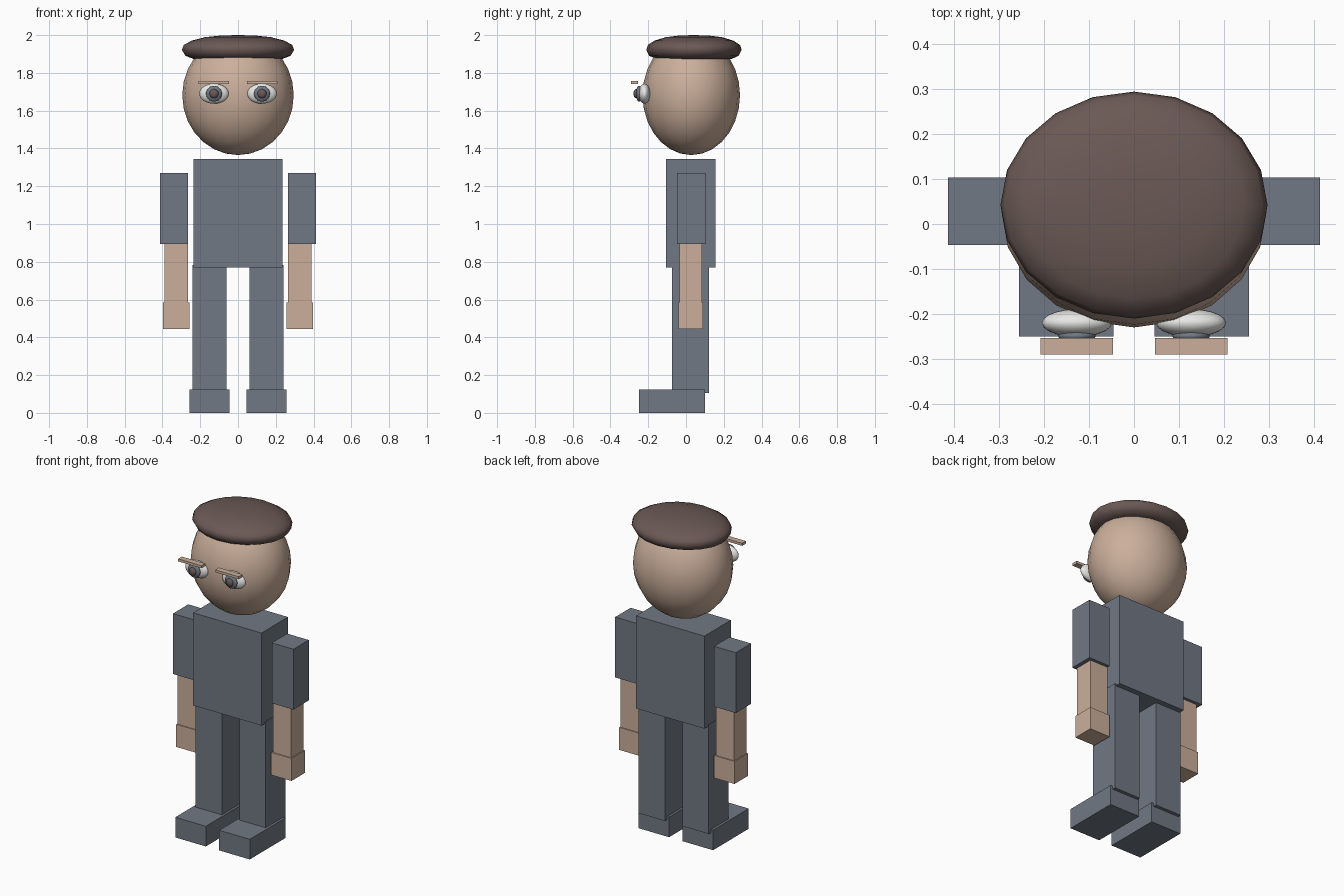
import bpy
import bmesh
import math
from mathutils import Matrix, Vector

cube = bpy.data.objects.get("Cube")
if cube:
    bpy.data.objects.remove(cube, do_unlink=True)


def material(name, rgb):
    mat = bpy.data.materials.new(name)
    mat.use_nodes = True
    colour = (*rgb, 1)
    mat.diffuse_color = colour
    bsdf = mat.node_tree.nodes["Principled BSDF"]
    bsdf.inputs["Base Color"].default_value = colour
    bsdf.inputs["Roughness"].default_value = 0.8
    return mat


skin = material("skin", (0.60, 0.43, 0.33))
cloth = material("slate cloth", (0.165, 0.19, 0.23))
brown = material("dark brown", (0.145, 0.10, 0.09))
white = material("eye white", (0.80, 0.80, 0.78))


def finish(name, bm, mat, smooth=False):
    bmesh.ops.recalc_face_normals(bm, faces=bm.faces)
    for face in bm.faces:
        face.smooth = smooth
    mesh = bpy.data.meshes.new(name)
    bm.to_mesh(mesh)
    bm.free()
    mesh.materials.append(mat)
    obj = bpy.data.objects.new(name, mesh)
    bpy.context.collection.objects.link(obj)
    return obj


def box(name, x, y, z, mat):
    """Box from its (min, max) range on each axis."""
    lo, hi = Vector((x[0], y[0], z[0])), Vector((x[1], y[1], z[1]))
    bm = bmesh.new()
    place = Matrix.Translation((lo + hi) / 2) @ Matrix.Diagonal((*(hi - lo), 1))
    bmesh.ops.create_cube(bm, size=1, matrix=place)
    return finish(name, bm, mat)


def ellipsoid(name, centre, radii, mat, segments=20, rings=14):
    bm = bmesh.new()
    place = Matrix.Translation(centre) @ Matrix.Diagonal((*radii, 1))
    bmesh.ops.create_uvsphere(bm, u_segments=segments, v_segments=rings,
                              radius=1, matrix=place)
    return finish(name, bm, mat, smooth=True)


def lathe(name, profile, centre_y, depth, mat, segments=20):
    """Spin an (r, z) profile about z, then squash it front to back."""
    bm = bmesh.new()
    verts = [bm.verts.new((0, r, z)) for r, z in profile]
    edges = [bm.edges.new(pair) for pair in zip(verts, verts[1:])]
    bmesh.ops.spin(bm, geom=verts + edges, cent=(0, 0, 0), axis=(0, 0, 1),
                   angle=math.tau, steps=segments)
    bmesh.ops.remove_doubles(bm, verts=bm.verts, dist=0.0005)
    for v in bm.verts:
        v.co.y = v.co.y * depth + centre_y
    return finish(name, bm, mat, smooth=True)


# Head and flat cap
ellipsoid("head", (0, 0.028, 1.682), (0.295, 0.258, 0.317), skin)
lathe("cap", [(0, 1.873), (0.235, 1.874), (0.278, 1.89), (0.297, 1.922),
              (0.287, 1.948), (0.245, 1.971), (0.175, 1.989),
              (0.09, 1.998), (0, 2.0)], 0.042, 0.85, brown)

# Torso
box("torso", (-0.235, 0.235), (-0.105, 0.155), (0.77, 1.345), cloth)

# Paired parts
for side, s in (("left", 1), ("right", -1)):
    def pair_box(part, x, y, z, mat):
        box(f"{side}_{part}", sorted((s * x[0], s * x[1])), y, z, mat)

    def pair_ball(part, y, radii, mat):
        ellipsoid(f"{side}_{part}", (s * 0.127, y, 1.69), radii, mat)

    # Arms
    pair_box("sleeve", (0.265, 0.414), (-0.047, 0.103), (0.895, 1.27), cloth)
    pair_box("forearm", (0.266, 0.39), (-0.035, 0.084), (0.58, 0.9), skin)
    pair_box("hand", (0.256, 0.396), (-0.041, 0.09), (0.445, 0.585), skin)
    # Legs
    pair_box("leg", (0.06, 0.241), (-0.073, 0.121), (0.105, 0.783), cloth)
    pair_box("shoe", (0.046, 0.256), (-0.25, 0.1), (0, 0.125), cloth)
    # Eyes and brows
    pair_ball("eyeball", -0.22, (0.078, 0.031, 0.053), white)
    pair_ball("iris", -0.249, (0.042, 0.016, 0.042), cloth)
    pair_ball("pupil", -0.264, (0.024, 0.014, 0.024), brown)
    pair_box("brow", (0.047, 0.208), (-0.29, -0.254), (1.742, 1.758), skin)
